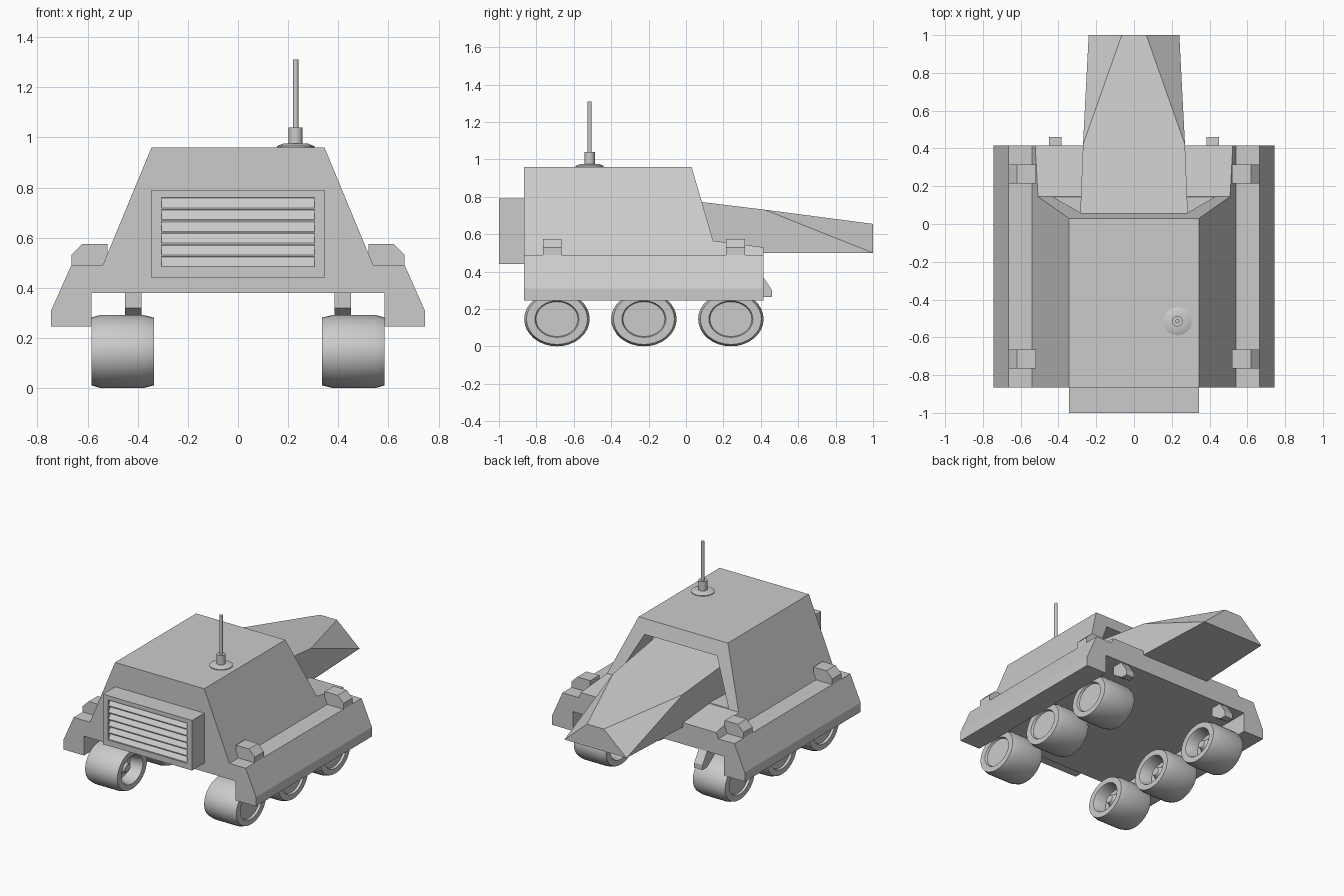
import bpy, bmesh, math
from mathutils import Vector, Matrix

if "Cube" in bpy.data.objects:
    bpy.data.objects.remove(bpy.data.objects["Cube"])

grey = bpy.data.materials.new("plain grey")
grey.use_nodes = True
grey.diffuse_color = (0.6, 0.6, 0.6, 1)
grey.node_tree.nodes["Principled BSDF"].inputs["Base Color"].default_value = (0.6, 0.6, 0.6, 1)


def finish(name, bm):
    bmesh.ops.remove_doubles(bm, verts=bm.verts, dist=0.0001)
    bmesh.ops.recalc_face_normals(bm, faces=bm.faces)
    mesh = bpy.data.meshes.new(name)
    bm.to_mesh(mesh)
    bm.free()
    mesh.materials.append(grey)
    obj = bpy.data.objects.new(name, mesh)
    bpy.context.collection.objects.link(obj)
    return obj


def loft(name, first, second):
    """Solid between two matching rings of points."""
    bm = bmesh.new()
    a = [bm.verts.new(p) for p in first]
    b = [bm.verts.new(p) for p in second]
    n = len(a)
    bm.faces.new(a)
    bm.faces.new(b[::-1])
    for i in range(n):
        j = (i + 1) % n
        bm.faces.new((a[i], b[i], b[j], a[j]))
    return finish(name, bm)


def prism_x(name, yz, x0, x1):
    return loft(name, [(x0, y, z) for y, z in yz], [(x1, y, z) for y, z in yz])


def prism_y(name, xz, y0, y1):
    return loft(name, [(x, y0, z) for x, z in xz], [(x, y1, z) for x, z in xz])


def box(name, x0, x1, y0, y1, z0, z1):
    return prism_x(name, [(y0, z0), (y1, z0), (y1, z1), (y0, z1)], x0, x1)


def lathe(name, profile, axis, steps):
    """Turn (along, radius) points about the x or z axis."""
    bm = bmesh.new()
    pts = [(a, 0, r) if axis == "x" else (r, 0, a) for a, r in profile]
    verts = [bm.verts.new(p) for p in pts]
    edges = [bm.edges.new(pair) for pair in zip(verts, verts[1:])]
    bmesh.ops.spin(bm, geom=verts + edges, cent=(0, 0, 0), steps=steps,
                   axis=(1, 0, 0) if axis == "x" else (0, 0, 1), angle=math.tau)
    obj = finish(name, bm)
    bpy.ops.object.select_all(action="DESELECT")
    obj.select_set(True)
    bpy.context.view_layer.objects.active = obj
    bpy.ops.object.shade_smooth_by_angle(angle=math.radians(25))
    return obj


def cut(obj, cutter):
    mod = obj.modifiers.new("cut", "BOOLEAN")
    mod.object = cutter
    mod.operation = "DIFFERENCE"
    mod.solver = "EXACT"
    cutter.hide_render = True
    cutter.hide_viewport = True
    cutter.display_type = "WIRE"


# Hull: side outline whose width narrows with height
def half_width(z):
    return 0.585 - 0.414 * (z - 0.38)


outline = [(-0.865, 0.38), (-0.865, 0.96), (0.03, 0.96),
           (0.145, 0.565), (0.415, 0.53), (0.415, 0.38)]
hull = loft("hull", [(-half_width(z), y, z) for y, z in outline],
            [(half_width(z), y, z) for y, z in outline])

# Recess behind the ramp
opening = [(-0.43, 0.57), (0.43, 0.57), (0.28, 0.865), (-0.28, 0.865)]
cut(hull, prism_y("recess_cutter", opening, -0.1, 0.3))

# Snout: wedge with a slanted corner cut off each side of its tip
bm = bmesh.new()
for s in (-1, 1):
    for p in ((0.29, -0.08, 0.5), (0.29, -0.08, 0.792), (0.27, 0.42, 0.731),
              (0.065, 1, 0.655), (0.24, 1, 0.5)):
        bm.verts.new((s * p[0], p[1], p[2]))
bmesh.ops.convex_hull(bm, input=bm.verts)
bmesh.ops.dissolve_limit(bm, angle_limit=0.02, verts=bm.verts, edges=bm.edges)
finish("snout", bm)

# Grille box with a recess full of slanted louvres
grille = box("grille_box", -0.345, 0.345, -1, -0.86, 0.44, 0.79)
cut(grille, box("grille_cutter", -0.305, 0.305, -1.05, -0.965, 0.48, 0.76))
for i in range(6):
    z = 0.478 + 0.047 * i
    prism_x(f"louvre_{i + 1}", [(-0.995, z), (-0.995, z + 0.006),
                                (-0.963, z + 0.047), (-0.963, z)], -0.305, 0.305)

# Sides: skirts, clips, tow brackets and wheels
wheel_profile = [(0.57, 0), (0.57, 0.112), (0.585, 0.118), (0.585, 0.163),
                 (0.55, 0.175), (0.375, 0.175), (0.335, 0.163), (0.335, 0.118),
                 (0.345, 0.112), (0.42, 0.1), (0.42, 0.06), (0.37, 0.03), (0.37, 0)]
for side, s in (("right", -1), ("left", 1)):
    skirt = [(0.585, 0.245), (0.745, 0.245), (0.745, 0.31), (0.665, 0.49), (0.52, 0.49), (0.585, 0.38)]
    prism_y(side + "_skirt", [(s * x, z) for x, z in skirt], -0.865, 0.415)
    clip = [(0.52, 0.48), (0.665, 0.48), (0.665, 0.53), (0.62, 0.575), (0.52, 0.575)]
    for end, y in (("front", -0.765), ("rear", 0.215)):
        prism_y(f"{side}_{end}_clip", [(s * x, z) for x, z in clip], y, y + 0.1)
    bracket = [(0.33, 0.39), (0.4, 0.39), (0.46, 0.3), (0.46, 0.265), (0.41, 0.265), (0.33, 0.32)]
    prism_x(side + "_bracket", bracket, s * 0.385, s * 0.45)
    for end, y in (("front", -0.69), ("middle", -0.225), ("rear", 0.24)):
        wheel = lathe(f"{side}_{end}_wheel", [(s * x, r) for x, r in wheel_profile], "x", 32)
        wheel.data.transform(Matrix.Diagonal((1, 1, 0.83, 1)))
        wheel.location = (0, y, 0.146)

# Antenna
antenna = lathe("antenna", [(0.955, 0), (0.955, 0.075), (0.965, 0.075), (0.975, 0.05),
                            (0.975, 0.028), (1.04, 0.028), (1.04, 0.011),
                            (1.31, 0.011), (1.31, 0)], "z", 24)
antenna.location = (0.23, -0.515, 0)
